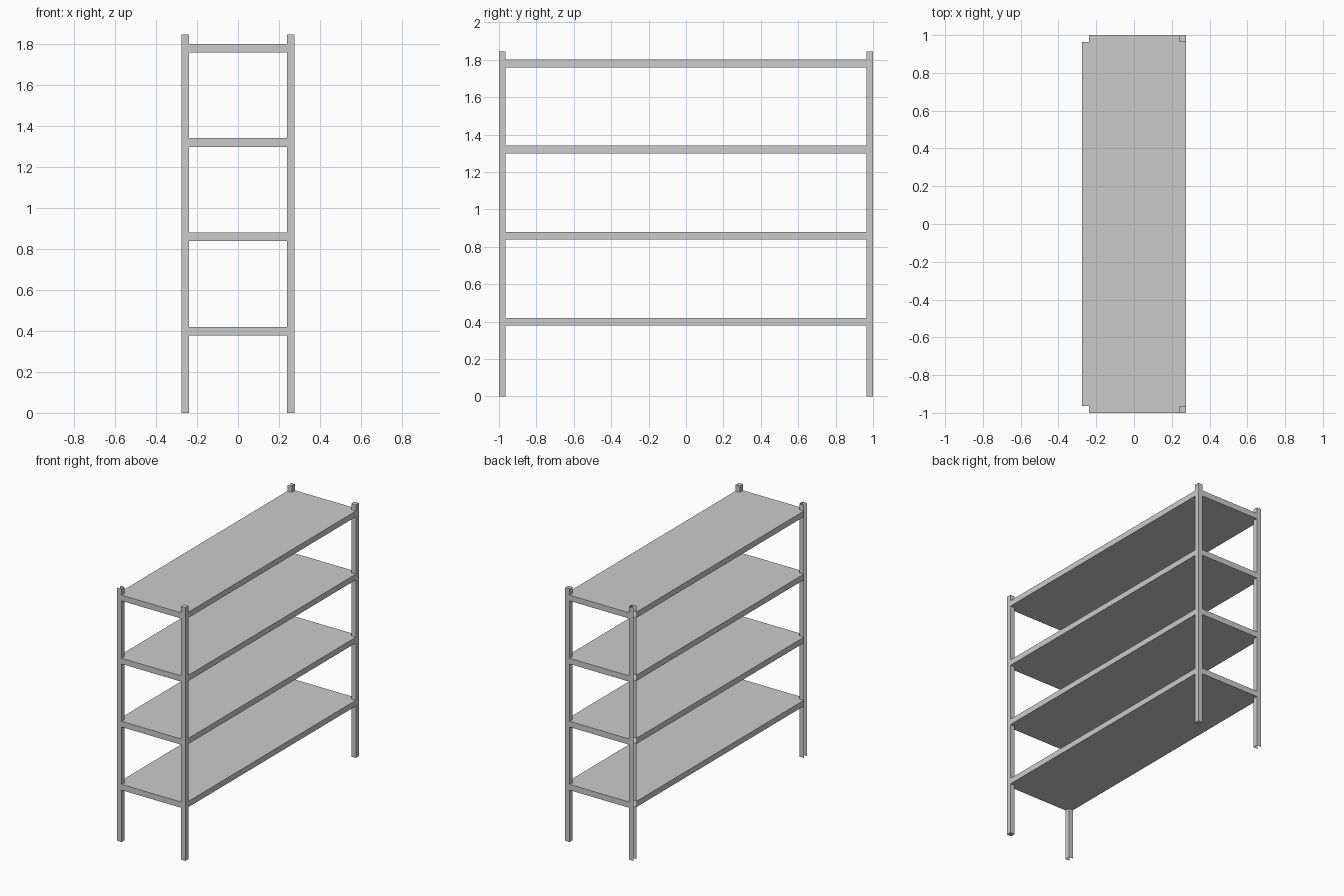
import bpy

if "Cube" in bpy.data.objects:
    bpy.data.objects.remove(bpy.data.objects["Cube"])

X, Y, P, H = 0.275, 1.0, 0.036, 1.845   # half width, half length, post size, height
LIP = 0.042
TOPS = [0.42 + 0.46 * k for k in range(4)]
a, b = X - P, Y - P


def mesh_object(name, verts, faces):
    me = bpy.data.meshes.new(name)
    me.from_pydata(verts, [], faces)
    ob = bpy.data.objects.new(name, me)
    bpy.context.collection.objects.link(ob)
    return ob


def extrude_profile(name, pts, spans, closed=False, caps=False):
    """Sheet-metal walls along a plan outline, over one or more height spans."""
    verts, faces, n = [], [], len(pts)
    for z0, z1 in spans:
        o = len(verts)
        verts += [(x, y, z) for z in (z0, z1) for x, y in pts]
        faces += [(o + i, o + (i + 1) % n, o + n + (i + 1) % n, o + n + i)
                  for i in range(n if closed else n - 1)]
        if caps:
            faces += [tuple(range(o + n, o + 2 * n)), tuple(reversed(range(o, o + n)))]
    return mesh_object(name, verts, faces)


# Shelves: flat panels with notched corners and straight edges between the posts
outline = [(-a, -Y), (a, -Y), (a, -b), (X, -b), (X, b), (a, b),
           (a, Y), (-a, Y), (-a, b), (-X, b), (-X, -b), (-a, -b)]
edges = [(0, 1), (3, 4), (6, 7), (9, 10)]
for k, zt in enumerate(TOPS):
    verts = [(x, y, z) for z in (zt - LIP, zt) for x, y in outline]
    faces = [tuple(range(12, 24)), tuple(reversed(range(12)))]
    faces += [(i, j, j + 12, i + 12) for i, j in edges]
    mesh_object(f"shelf_{k + 1}", verts, faces)

# Height spans between the shelves
cuts = [0] + [z for t in TOPS for z in (t - LIP, t)] + [H]
gaps = list(zip(cuts[::2], cuts[1::2]))

for s, end in ((-1, "front"), (1, "back")):
    # Right posts: closed square tubes
    ring = [(a, s * b), (X, s * b), (X, s * Y), (a, s * Y)]
    if s < 0:
        ring.reverse()
    extrude_profile(f"{end}_right_post", ring, [(0, H)], True, True)
    # Left posts: channels open to the left, inner wall only between shelves
    outer = [(-a, s * b), (-a, s * Y), (-X, s * Y)]
    inner = [(-X, s * b), (-a, s * b)]
    if s < 0:
        outer.reverse()
        inner.reverse()
    extrude_profile(f"{end}_left_post", outer, [(0, H)])
    extrude_profile(f"{end}_left_post_inner_wall", inner, gaps)
